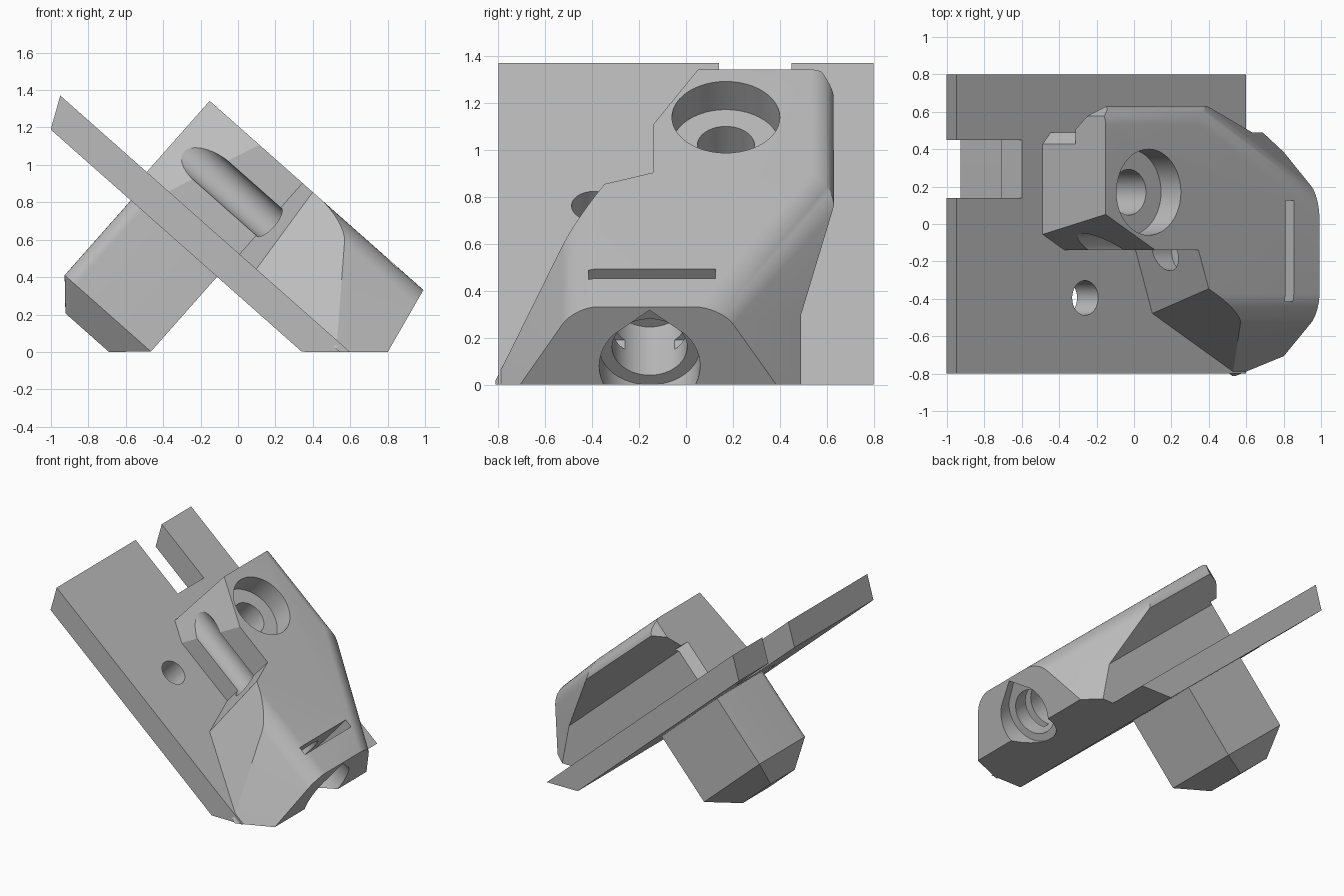
import bpy, bmesh, math
from mathutils import Matrix, Vector

if "Cube" in bpy.data.objects:
    bpy.data.objects.remove(bpy.data.objects["Cube"])

# Everything is built flat as (along slope, across, normal to plate), then tilted
TILT = Matrix.Rotation(math.radians(41.5), 4, 'Y')
GROUND = TILT.inverted() @ Vector((0, 0, -1))

grey = bpy.data.materials.new("plain_grey")
grey.use_nodes = True
grey.diffuse_color = (0.5, 0.5, 0.5, 1)
grey.node_tree.nodes["Principled BSDF"].inputs["Base Color"].default_value = (0.5, 0.5, 0.5, 1)


def place(axis, a, b, t):
    return {'u': (t, a, b), 'y': (a, t, b), 'n': (a, b, t)}[axis]


def prism(points, axis, lo, hi):
    """Extrude a 2D outline along one of the local axes."""
    bm = bmesh.new()
    face = bm.faces.new([bm.verts.new(place(axis, a, b, lo)) for a, b in points])
    new = bmesh.ops.extrude_face_region(bm, geom=[face])["geom"]
    bmesh.ops.translate(bm, vec=place(axis, 0, 0, hi - lo),
                        verts=[v for v in new if isinstance(v, bmesh.types.BMVert)])
    bmesh.ops.recalc_face_normals(bm, faces=bm.faces)
    return bm


def circle(a, b, r, count=48, peak=None):
    pts = [(a + r * math.cos(i * math.tau / count), b + r * math.sin(i * math.tau / count))
           for i in range(count)]
    if peak:  # pointed top
        pts[count // 8:3 * count // 8 + 1] = [pts[count // 8], (a, b + r * peak), pts[3 * count // 8]]
    return pts


def rect(a0, a1, b0, b1):
    return [(a0, b0), (a1, b0), (a1, b1), (a0, b1)]


def slice_off(bm, point, outward):
    cut = bmesh.ops.bisect_plane(bm, geom=bm.verts[:] + bm.edges[:] + bm.faces[:], dist=1e-5,
                                 plane_co=point, plane_no=outward, clear_outer=True)
    edges = [e for e in cut["geom_cut"] if isinstance(e, bmesh.types.BMEdge)]
    bmesh.ops.holes_fill(bm, edges=edges)
    bmesh.ops.recalc_face_normals(bm, faces=bm.faces)


def to_object(name, bm):
    mesh = bpy.data.meshes.new(name)
    bm.to_mesh(mesh)
    bm.free()
    obj = bpy.data.objects.new(name, mesh)
    bpy.context.collection.objects.link(obj)
    return obj


def finish(name, bm, cutters=()):
    """Subtract cutters, tilt into place and shade."""
    obj = to_object(name, bm)
    helpers = [to_object("cutter", c) for c in cutters]
    for helper in helpers:
        helper.hide_render = True
        mod = obj.modifiers.new("cut", 'BOOLEAN')
        mod.operation, mod.solver, mod.object = 'DIFFERENCE', 'EXACT', helper
    bpy.context.view_layer.update()
    mesh = bpy.data.meshes.new_from_object(obj.evaluated_get(bpy.context.evaluated_depsgraph_get()))
    obj.modifiers.clear()
    obj.data = mesh
    for helper in helpers:
        bpy.data.objects.remove(helper)
    mesh.transform(TILT)
    mesh.materials.clear()
    mesh.materials.append(grey)
    bpy.ops.object.select_all(action='DESELECT')
    obj.select_set(True)
    bpy.context.view_layer.objects.active = obj
    bpy.ops.object.shade_smooth_by_angle(angle=math.radians(25))


# Screw passage shared by plate and body
def screw_hole():
    return prism(circle(-0.696, 0.17, 0.122), 'n', 0.1, 1.1)


# Base plate with end slot and small hole
plate = prism([(-1.538, 0.227), (-1.62, 0.397), (0.449, 0.397), (0.255, 0.227)], 'y', -0.8, 0.8)
finish("base_plate", plate, [
    prism(rect(-1.9, -1.152, 0.14, 0.45), 'n', 0, 0.6),
    prism(circle(-0.70, -0.395, 0.093, 32), 'n', 0, 0.6),
    screw_hole()])

# Upper body: sloped sides with rounded top edges
body = prism(rect(-1.003, 0.9, -1.0, 0.63), 'n', 0.36, 0.905)
slice_off(body, (0.523, 0, 0.905), (0.375, 0, 0.077))
slice_off(body, (0, 0, 0), GROUND)
slice_off(body, (0, -0.79, 0.396), (0, -1, 0.62))
slice_off(body, (0.52, 0.15, 0.905), (0.58, 1, 0.75))
top_edges = [e for e in body.edges if all(v.co.z > 0.9 for v in e.verts)
             and abs(e.verts[0].co.x - e.verts[1].co.x) > 0.1]
bmesh.ops.bevel(body, geom=top_edges, offset=0.1, segments=8, profile=0.5, affect='EDGES')
slice_off(body, (-0.217, -0.48, 0.396), (-0.54, -1, 0.21))
slice_off(body, (-0.93, 0.63, 0.9), (-0.05, 0.07, 0))

finish("upper_body", body, [
    # recess along the right side with a slanted end wall
    prism([(-1.3, -1.1), (0, -1.1), (-0.34, -0.14), (-0.963, -0.14), (-1.3, 0.197)], 'n', 0.2, 1.2),
    # undercut along the left side and its end chamfer
    prism([(0.49, 0.2), (0.49, 0.64), (0.69, 0.91), (1.0, 0.91), (1.0, 0.2)], 'u', -1.3, 0.9),
    prism([(-1.1, 0.32), (-0.9, 0.54), (-1.1, 0.54)], 'n', 0.2, 0.66),
    # rod groove
    prism(circle(-0.15, 0.63, 0.1, 32), 'u', -1.2, -0.2),
    # screw counterbore
    prism(circle(-0.696, 0.17, 0.23), 'n', 0.745, 1.1),
    screw_hole(),
    # end bore with a pointed roof, and nut slot
    prism(circle(-0.155, 0.62, 0.215, 48, 1.25), 'u', 0.46, 0.9),
    prism(circle(-0.155, 0.62, 0.16), 'u', 0.15, 0.9),
    prism(rect(0.28, 0.34, -0.415, 0.125), 'n', 0.5, 1.1)])

# Lower block with one rounded edge
block = prism(rect(-0.966, -0.35, -0.14, 0.45), 'n', -0.307, 0.24)
corner = [e for e in block.edges if all(v.co.x < -0.9 and v.co.y < 0 for v in e.verts)]
bmesh.ops.bevel(block, geom=corner, offset=0.08, segments=8, profile=0.5, affect='EDGES')
# Tapered foot under the block
foot = bmesh.ops.extrude_face_region(block, geom=[min(block.faces, key=lambda f: f.calc_center_median().z)])
for v in foot["geom"]:
    if isinstance(v, bmesh.types.BMVert):
        v.co.z = -0.457
        v.co.x = -0.6725 + (v.co.x + 0.658) * 0.505
        v.co.y = 0.155 + (v.co.y - 0.155) * 0.53
flat = [f for f in block.faces if abs(f.normal.z) > 0.99 and abs(f.calc_center_median().z + 0.307) < 0.01]
bmesh.ops.delete(block, geom=flat, context='FACES_ONLY')
bmesh.ops.recalc_face_normals(block, faces=block.faces)
finish("lower_block", block)
